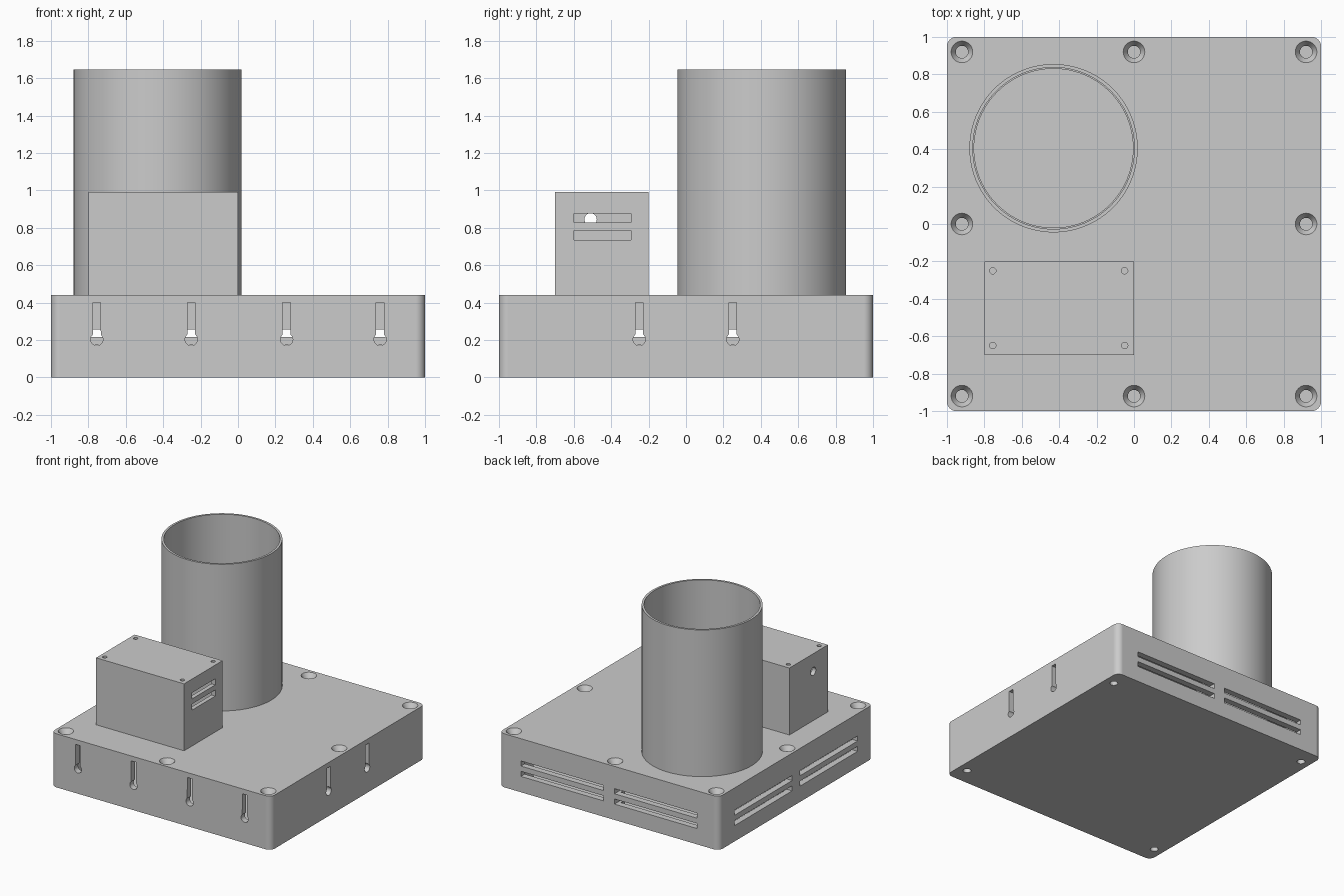
import bpy, bmesh, math
from math import sin, cos, radians

old = bpy.data.objects.get("Cube")
if old:
    bpy.data.objects.remove(old, do_unlink=True)

GREY = (0.6, 0.6, 0.6, 1)
mat = bpy.data.materials.new("plain grey")
mat.use_nodes = True
mat.diffuse_color = GREY
mat.node_tree.nodes["Principled BSDF"].inputs["Base Color"].default_value = GREY


# Profiles
def arc(cx, cy, r, a0=0, a1=360, n=32, closed=True):
    steps = n if closed else n + 1
    angles = [radians(a0 + (a1 - a0) * i / n) for i in range(steps)]
    return [(cx + r * cos(a), cy + r * sin(a)) for a in angles]


def rect(x0, y0, x1, y1):
    return [(x0, y0), (x1, y0), (x1, y1), (x0, y1)]


def rounded_square(half, r):
    pts = []
    for k, (sx, sy) in enumerate([(1, 1), (-1, 1), (-1, -1), (1, -1)]):
        c = half - r
        pts += arc(sx * c, sy * c, r, 90 * k, 90 * k + 90, 8, False)
    return pts


def keyhole(u):
    pts = arc(u, 0.203, 0.033, 130, 410, 24, False)
    return pts + [(u + 0.021, 0.4), (u - 0.021, 0.4)]


# Solids
def add_object(name, bm):
    bmesh.ops.recalc_face_normals(bm, faces=bm.faces[:])
    mesh = bpy.data.meshes.new(name)
    bm.to_mesh(mesh)
    bm.free()
    mesh.materials.append(mat)
    ob = bpy.data.objects.new(name, mesh)
    bpy.context.collection.objects.link(ob)
    return ob


def loft(name, lower, upper, axis, start, end):
    place = {"X": lambda u, v, w: (w, u, v),
             "Y": lambda u, v, w: (u, w, v),
             "Z": lambda u, v, w: (u, v, w)}[axis]
    bm = bmesh.new()
    a = [bm.verts.new(place(u, v, start)) for u, v in lower]
    b = [bm.verts.new(place(u, v, end)) for u, v in upper]
    bm.faces.new(a)
    bm.faces.new(b)
    for i in range(len(a)):
        j = (i + 1) % len(a)
        bm.faces.new((a[i], a[j], b[j], b[i]))
    return add_object(name, bm)


def prism(name, pts, axis, start, end):
    return loft(name, pts, pts, axis, start, end)


def cut(ob, cutter):
    mod = ob.modifiers.new("cut", "BOOLEAN")
    mod.operation = "DIFFERENCE"
    mod.solver = "EXACT"
    mod.object = cutter
    deps = bpy.context.evaluated_depsgraph_get()
    mesh = bpy.data.meshes.new_from_object(ob.evaluated_get(deps))
    ob.modifiers.clear()
    ob.data = mesh
    bpy.data.objects.remove(cutter, do_unlink=True)


H = 0.44          # top of the base
SIGNS = (-1, 1)
TUBE = (-0.43, 0.405)

# Hollow base with screw posts left standing inside
base = prism("base", rounded_square(1, 0.05), "Z", 0, H)
cavity = prism("cavity", rect(-0.95, -0.95, 0.95, 0.95), "Z", 0.04, 0.402)
for sx in SIGNS:
    for sy in SIGNS:
        block = rect(*sorted((sx * 0.815, sx))[:1], *sorted((sy * 0.815, sy))[:1],
                     max(sx * 0.815, sx), max(sy * 0.815, sy))
        cut(cavity, prism("post", block, "Z", 0, H))
for x, y in [(0, -1), (0, 1), (-1, 0), (1, 0)]:
    cut(cavity, prism("post", arc(x * 0.92, y * 0.92, 0.075), "Z", 0, H))
cut(base, cavity)

# Countersunk screw holes on top, plain holes underneath
for x in (-0.92, 0, 0.92):
    for y in (-0.92, 0, 0.92):
        if x or y:
            cut(base, loft("countersink", arc(x, y, 0.033), arc(x, y, 0.064), "Z", 0.4, 0.45))
            cut(base, prism("screw_hole", arc(x, y, 0.033), "Z", 0.15, 0.41))
for sx in SIGNS:
    for sy in SIGNS:
        cut(base, prism("foot_hole", arc(sx * 0.92, sy * 0.86, 0.03, n=24), "Z", -0.05, 0.1))

# Hanging keyholes on the front and on the +x side
for x in (-0.755, -0.25, 0.26, 0.76):
    cut(base, prism("keyhole", keyhole(x), "Y", -1.1, -0.9))
for y in (-0.25, 0.25):
    cut(base, prism("keyhole", keyhole(y), "X", 0.9, 1.1))

# Vent slots on the back and on the -x side
for u in (-0.8, 0.05):
    for z in (0.13, 0.215):
        slot = rect(u, z, u + 0.75, z + 0.042)
        cut(base, prism("vent", slot, "Y", 0.9, 1.1))
        cut(base, prism("vent", slot, "X", -1.1, -0.9))

# Duct opening and tube
cut(base, prism("duct_hole", arc(*TUBE, 0.425, n=96), "Z", 0.3, 0.5))
tube = prism("duct_tube", arc(*TUBE, 0.45, n=96), "Z", H, 1.645)
cut(tube, prism("bore", arc(*TUBE, 0.432, n=96), "Z", 0.3, 1.8))

# Hollow electronics housing
housing = prism("housing", rect(-0.8, -0.7, 0, -0.2), "Z", H, 0.99)
cut(housing, prism("hollow", rect(-0.765, -0.665, -0.035, -0.235), "Z", 0.46, 0.95))
for z in (0.735, 0.827):
    cut(housing, prism("slot", rect(-0.6, z, -0.295, z + 0.05), "X", -0.1, 0.1))
cut(housing, prism("cable_hole", arc(-0.51, 0.845, 0.033), "X", -0.9, -0.7))
for x in (-0.755, -0.05):
    for y in (-0.65, -0.25):
        cut(housing, prism("cover_hole", arc(x, y, 0.017, n=20), "Z", 0.96, 1.05))

# Smooth the round surfaces, keep hard edges crisp
bpy.ops.object.select_all(action="DESELECT")
for ob in (base, tube, housing):
    ob.select_set(True)
bpy.context.view_layer.objects.active = base
bpy.ops.object.shade_smooth_by_angle(angle=radians(30))
for ob in (base, housing):
    ob.modifiers.new("flat_walls", "WEIGHTED_NORMAL").keep_sharp = True
